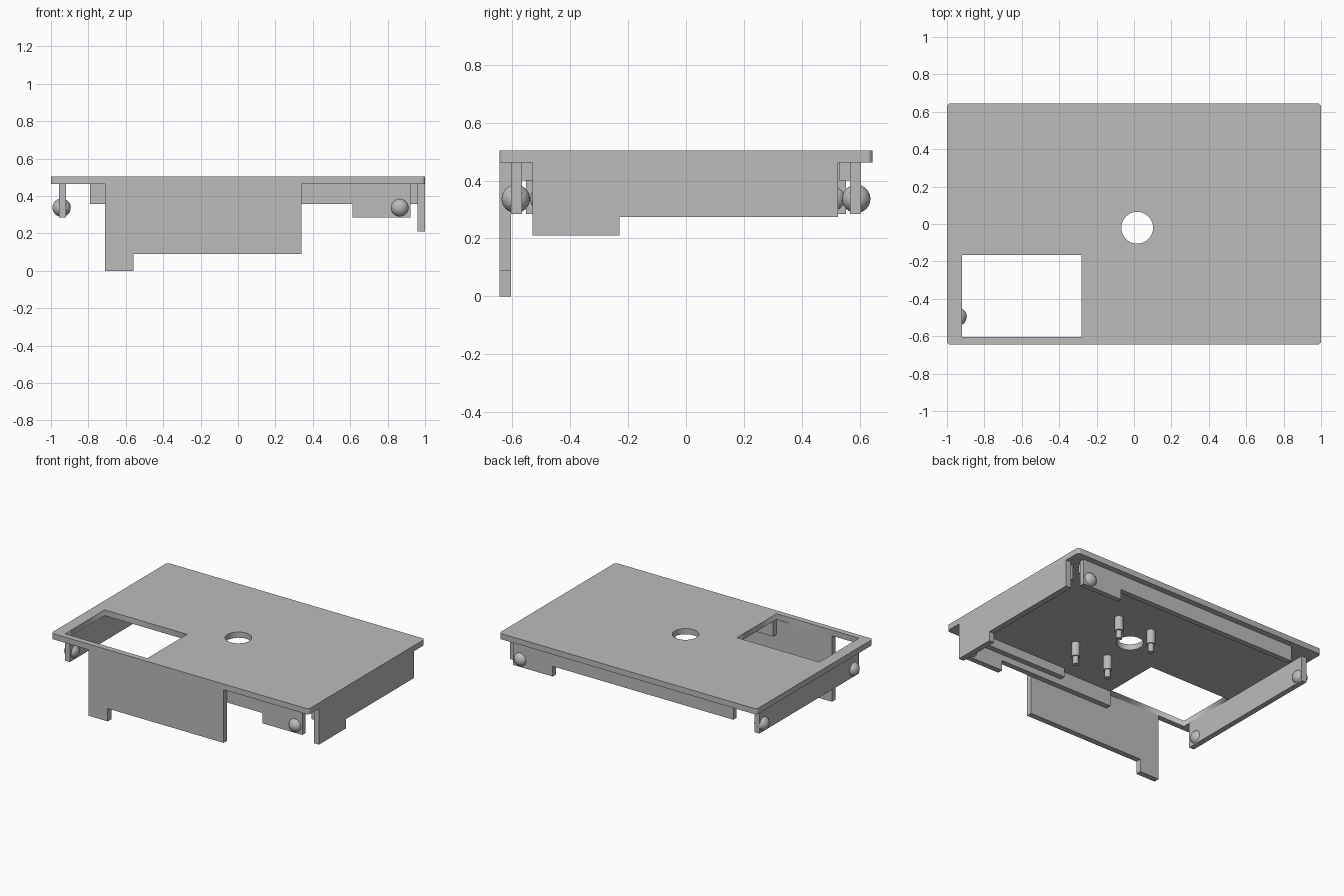
import bpy
import bmesh
import math
from mathutils import Matrix, Vector

cube = bpy.data.objects.get("Cube")
if cube:
    bpy.data.objects.remove(cube, do_unlink=True)

grey = bpy.data.materials.new("plain_grey")
grey.use_nodes = True
COLOUR = (0.5, 0.5, 0.5, 1)
grey.diffuse_color = COLOUR
grey.node_tree.nodes["Principled BSDF"].inputs["Base Color"].default_value = COLOUR

TOP, UNDER = 0.503, 0.463      # faces of the panel
HALF_X, HALF_Y = 1.0, 0.645
THICK = 0.038                  # sheet thickness of walls


def add_object(name, bm, smooth=False):
    bmesh.ops.recalc_face_normals(bm, faces=bm.faces)
    mesh = bpy.data.meshes.new(name)
    bm.to_mesh(mesh)
    bm.free()
    mesh.materials.append(grey)
    obj = bpy.data.objects.new(name, mesh)
    bpy.context.collection.objects.link(obj)
    if smooth:
        bpy.ops.object.select_all(action="DESELECT")
        obj.select_set(True)
        bpy.context.view_layer.objects.active = obj
        bpy.ops.object.shade_smooth_by_angle(angle=math.radians(35))
    return obj


def wall(name, profile, axis, start, end):
    """Extrude an outline of (along, z) points across the sheet thickness."""
    bm = bmesh.new()
    across = Vector((1, 0, 0)) if axis == "x" else Vector((0, 1, 0))
    along = Vector((0, 1, 0)) if axis == "x" else Vector((1, 0, 0))
    verts = [bm.verts.new(along * a + across * start + Vector((0, 0, z)))
             for a, z in profile]
    face = bm.faces.new(verts)
    result = bmesh.ops.extrude_face_region(bm, geom=[face])
    moved = [v for v in result["geom"] if isinstance(v, bmesh.types.BMVert)]
    bmesh.ops.translate(bm, verts=moved, vec=across * (end - start))
    return add_object(name, bm)


def strip(a0, a1, z):
    return [(a0, z), (a1, z), (a1, UNDER), (a0, UNDER)]


def arc(cx, cy, r, start, sweep, steps):
    return [(cx + r * math.cos(start + sweep * i / steps),
             cy + r * math.sin(start + sweep * i / steps)) for i in range(steps + 1)]


# Panel: rounded outline with a window and a round hole
r = 0.02
outline = []
for i, (sx, sy) in enumerate([(1, 1), (-1, 1), (-1, -1), (1, -1)]):
    outline += arc(sx * (HALF_X - r), sy * (HALF_Y - r), r,
                   i * math.pi / 2, math.pi / 2, 6)
window = [(-0.92, -0.605), (-0.28, -0.605), (-0.28, -0.165), (-0.92, -0.165)]
hole = arc(0.017, -0.02, 0.085, 0, 2 * math.pi, 48)[:-1]

curve = bpy.data.curves.new("panel", "CURVE")
curve.dimensions = "2D"
curve.fill_mode = "BOTH"
curve.extrude = (TOP - UNDER) / 2
for points in (outline, window, hole):
    spline = curve.splines.new("POLY")
    spline.points.add(len(points) - 1)
    for p, (x, y) in zip(spline.points, points):
        p.co = (x, y, 0, 1)
    spline.use_cyclic_u = True
curve.materials.append(grey)
panel = bpy.data.objects.new("panel", curve)
panel.location.z = (TOP + UNDER) / 2
bpy.context.collection.objects.link(panel)
bpy.ops.object.select_all(action="DESELECT")
panel.select_set(True)
bpy.context.view_layer.objects.active = panel
bpy.ops.object.convert(target="MESH")
panel.data.shade_flat()

# Outer flanges, flush with the panel edge
wall("front_flange", [(-0.71, 0), (-0.56, 0), (-0.56, 0.09), (0.34, 0.09),
                      (0.34, UNDER), (-0.71, UNDER)], "y", -HALF_Y, -0.605)
wall("left_flange", [(-0.53, 0.21), (-0.23, 0.21), (-0.23, 0.275), (0.525, 0.275),
                     (0.525, UNDER), (-0.53, UNDER)], "x", 0.96, HALF_X)

# Inset walls with a deep tab, and the rails inside them
for side, name, far_end in ((-1, "front", -0.28), (1, "back", -0.79)):
    wall(name + "_wall", [(far_end, 0.357), (0.612, 0.357), (0.612, 0.285),
                          (0.922, 0.285), (0.922, UNDER), (far_end, UNDER)],
         "y", side * 0.604, side * (0.604 - THICK))
    wall(name + "_rail", strip(0.13, 0.9, 0.40), "y", side * 0.566, side * 0.528)
wall("right_wall", strip(-0.553, 0.553, 0.285), "x", -0.957, -0.919)
wall("left_rail", strip(-0.5, 0.5, 0.357), "x", 0.922, 0.96)

# Snap domes on the inset walls
domes = {"front_dome": (0.865, -0.588), "back_dome": (0.865, 0.588),
         "right_front_dome": (-0.943, -0.495), "right_back_dome": (-0.943, 0.505)}
for name, (x, y) in domes.items():
    bm = bmesh.new()
    bmesh.ops.create_uvsphere(bm, u_segments=32, v_segments=16, radius=0.049,
                              matrix=Matrix.Translation((x, y, 0.337)))
    add_object(name, bm, smooth=True)

# Stepped mounting posts under the panel
for x in (0.012, 0.275):
    for y in (-0.245, 0.18):
        bm = bmesh.new()
        for radius, z0, z1 in ((0.028, 0.365, UNDER), (0.019, 0.31, 0.365)):
            bmesh.ops.create_cone(bm, cap_ends=True, segments=24, radius1=radius,
                                  radius2=radius, depth=z1 - z0,
                                  matrix=Matrix.Translation((x, y, (z0 + z1) / 2)))
        add_object("mounting_post", bm, smooth=True)
